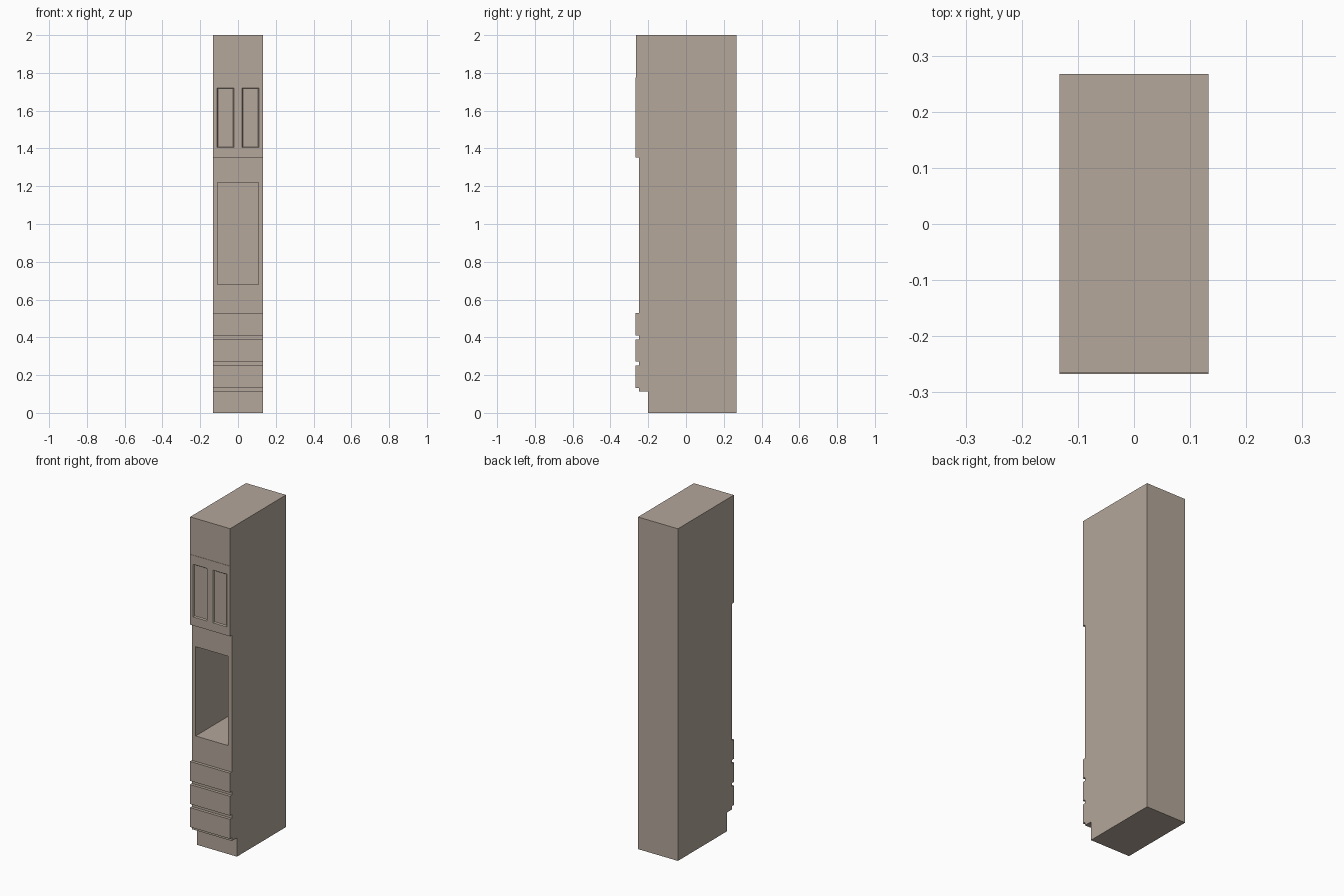
import bpy, bmesh

if "Cube" in bpy.data.objects:
    bpy.data.objects.remove(bpy.data.objects["Cube"])

W, D = 0.133, 0.267          # half width, half depth
BODY_Y = -0.249              # front plane of the carcass

# Brown-grey finish for every part
finish_mat = bpy.data.materials.new("brown_grey")
finish_mat.diffuse_color = (0.456, 0.385, 0.325, 1)
finish_mat.use_nodes = True
finish_mat.node_tree.nodes["Principled BSDF"].inputs["Base Color"].default_value = finish_mat.diffuse_color


def finish(name, bm):
    bmesh.ops.recalc_face_normals(bm, faces=bm.faces)
    me = bpy.data.meshes.new(name)
    bm.to_mesh(me)
    bm.free()
    me.materials.append(finish_mat)
    ob = bpy.data.objects.new(name, me)
    bpy.context.collection.objects.link(ob)
    return ob


def box(name, x0, x1, y0, y1, z0, z1):
    bm = bmesh.new()
    bmesh.ops.create_cube(bm, size=1)
    for v in bm.verts:
        v.co = ((x0 + x1) / 2 + v.co.x * (x1 - x0),
                (y0 + y1) / 2 + v.co.y * (y1 - y0),
                (z0 + z1) / 2 + v.co.z * (z1 - z0))
    return finish(name, bm)


# Carcass: side profile with toe kick, extruded across the width
profile = [(-0.2, 0), (D, 0), (D, 2), (BODY_Y, 2), (BODY_Y, 0.113), (-0.2, 0.113)]
bm = bmesh.new()
face = bm.faces.new([bm.verts.new((-W, y, z)) for y, z in profile])
ext = bmesh.ops.extrude_face_region(bm, geom=[face])
bmesh.ops.translate(bm, vec=(2 * W, 0, 0),
                    verts=[g for g in ext["geom"] if isinstance(g, bmesh.types.BMVert)])
carcass = finish("carcass", bm)

# Open appliance niche
cutter = box("niche_cutter", -0.108, 0.108, -0.4, 0.247, 0.681, 1.219)
cutter.hide_render = True
cutter.hide_viewport = True
cut = carcass.modifiers.new("niche", "BOOLEAN")
cut.operation = "DIFFERENCE"
cut.solver = "EXACT"
cut.object = cutter

# Three drawer fronts
for i in range(3):
    z = 0.133 + i * 0.139
    box(f"drawer_front_{i + 1}", -W, W, -D, BODY_Y, z, z + 0.117)

# Plain top panel, a hair behind the door front
box("top_panel", -W, W, -D + 0.002, BODY_Y, 1.775, 2.0)

# Door front: face grid with two recessed panels, closed at the back
xs = [-W, -0.112, -0.021, 0.021, 0.112, W]
zs = [1.352, 1.404, 1.721, 1.775]
bm = bmesh.new()
grid = [[bm.verts.new((x, -D, z)) for x in xs] for z in zs]
panels = []
for j in range(3):
    for i in range(5):
        f = bm.faces.new((grid[j][i], grid[j][i + 1], grid[j + 1][i + 1], grid[j + 1][i]))
        if j == 1 and i in (1, 3):
            panels.append(f)
rim = [e for e in bm.edges if e.is_boundary]
ext = bmesh.ops.extrude_edge_only(bm, edges=rim)
bmesh.ops.translate(bm, vec=(0, D + BODY_Y, 0),
                    verts=[g for g in ext["geom"] if isinstance(g, bmesh.types.BMVert)])
bmesh.ops.holes_fill(bm, edges=[e for e in bm.edges if e.is_boundary], sides=0)
bm.normal_update()
bmesh.ops.inset_individual(bm, faces=panels, thickness=0.007, depth=-0.007)
finish("door_front", bm)
